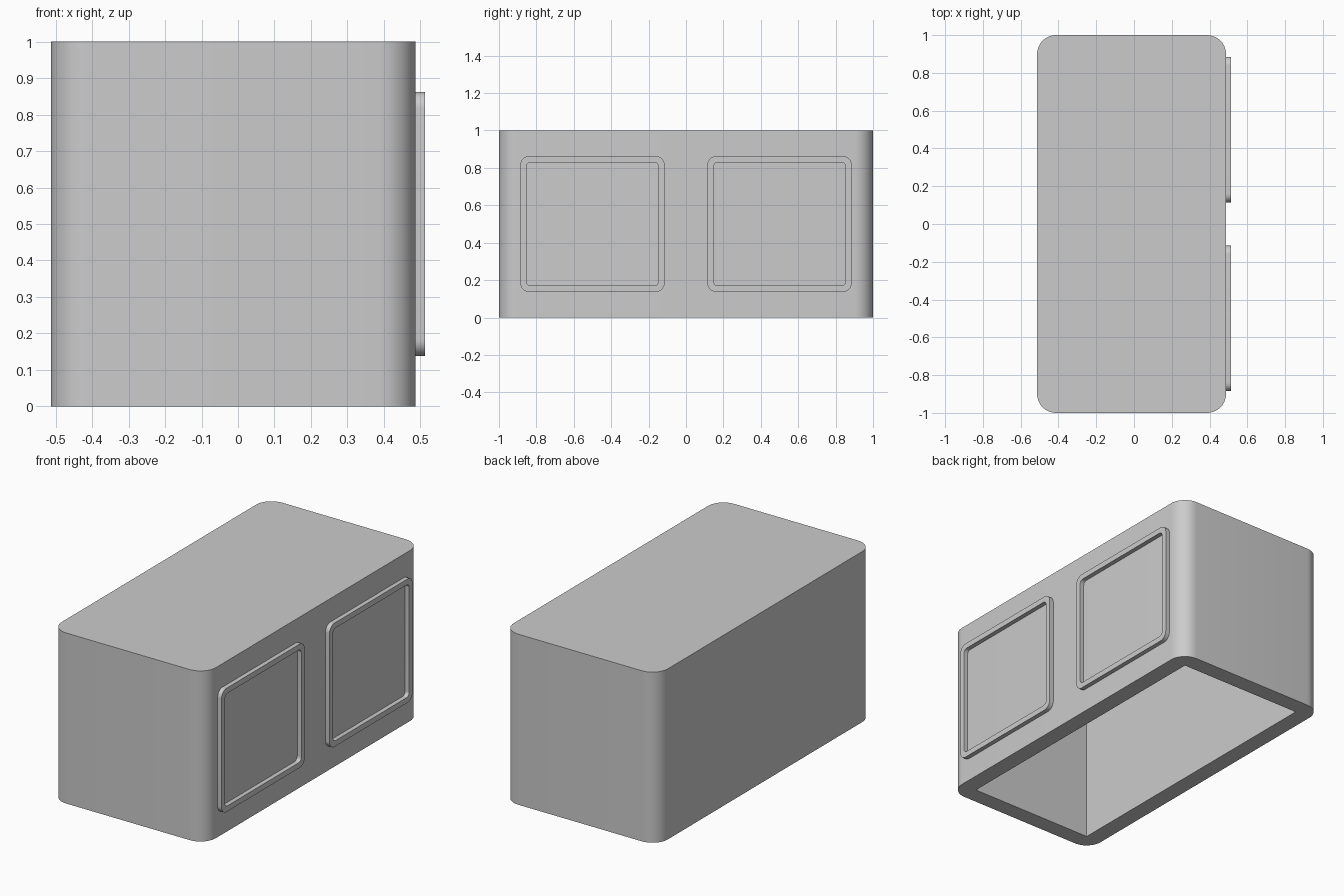
import bpy, bmesh, math
from mathutils import Matrix

cube = bpy.data.objects.get("Cube")
if cube:
    bpy.data.objects.remove(cube, do_unlink=True)

grey = bpy.data.materials.new("plain grey")
grey.use_nodes = True
colour = (0.6, 0.6, 0.6, 1)
grey.diffuse_color = colour
grey.node_tree.nodes["Principled BSDF"].inputs["Base Color"].default_value = colour


def outline(w, h, r, steps=10):
    """Rounded rectangle as a list of 2D points, counter-clockwise."""
    pts = []
    for k, (sx, sy) in enumerate([(1, 1), (-1, 1), (-1, -1), (1, -1)]):
        for i in range(steps + 1):
            a = math.radians(90) * (k + i / steps)
            pts.append((sx * (w / 2 - r) + r * math.cos(a),
                        sy * (h / 2 - r) + r * math.sin(a)))
    return pts


def strip(bm, a, b):
    """Quads joining two closed loops of vertices."""
    for i in range(len(a)):
        j = (i + 1) % len(a)
        bm.faces.new((a[i], a[j], b[j], b[i]))


def finish(bm, name, matrix):
    bmesh.ops.remove_doubles(bm, verts=bm.verts, dist=1e-5)
    bmesh.ops.recalc_face_normals(bm, faces=bm.faces)
    mesh = bpy.data.meshes.new(name)
    bm.to_mesh(mesh)
    bm.free()
    mesh.materials.append(grey)
    obj = bpy.data.objects.new(name, mesh)
    obj.matrix_world = matrix
    bpy.context.collection.objects.link(obj)
    bpy.ops.object.select_all(action="DESELECT")
    obj.select_set(True)
    bpy.context.view_layer.objects.active = obj
    bpy.ops.object.shade_smooth_by_angle(angle=math.radians(30))


def ring(bm, pts, z):
    return [bm.verts.new((x, y, z)) for x, y in pts]


FACE, WALL = 0.487, 0.1

# Box: rounded upright edges, open underneath, square-cornered cavity
bm = bmesh.new()
outer = outline(1, 2, WALL)
inner = outline(1 - 2 * WALL, 2 - 2 * WALL, 0)
loops = [ring(bm, outer, 1), ring(bm, outer, 0),
         ring(bm, inner, 0), ring(bm, inner, 1 - WALL)]
bm.faces.new(loops[0])
bm.faces.new(loops[3])
for a, b in zip(loops, loops[1:]):
    strip(bm, a, b)
finish(bm, "box_shell", Matrix.Translation((FACE - 0.5, 0, 0)))

# Two raised frames on the side wall; local axes: x -> y, y -> z, z -> x
turn = Matrix(((0, 0, 1, 0), (1, 0, 0, 0), (0, 1, 0, 0), (0, 0, 0, 1)))
for name, y in (("front_frame", -0.5), ("back_frame", 0.5)):
    bm = bmesh.new()
    rim = outline(0.77, 0.725, 0.045)
    hole = outline(0.707, 0.66, 0.025)
    loops = [ring(bm, rim, 0), ring(bm, rim, 0.026),
             ring(bm, hole, 0.026), ring(bm, hole, 0)]
    for a, b in zip(loops, loops[1:] + loops[:1]):
        strip(bm, a, b)
    finish(bm, name, Matrix.Translation((FACE, y, 0.5)) @ turn)
